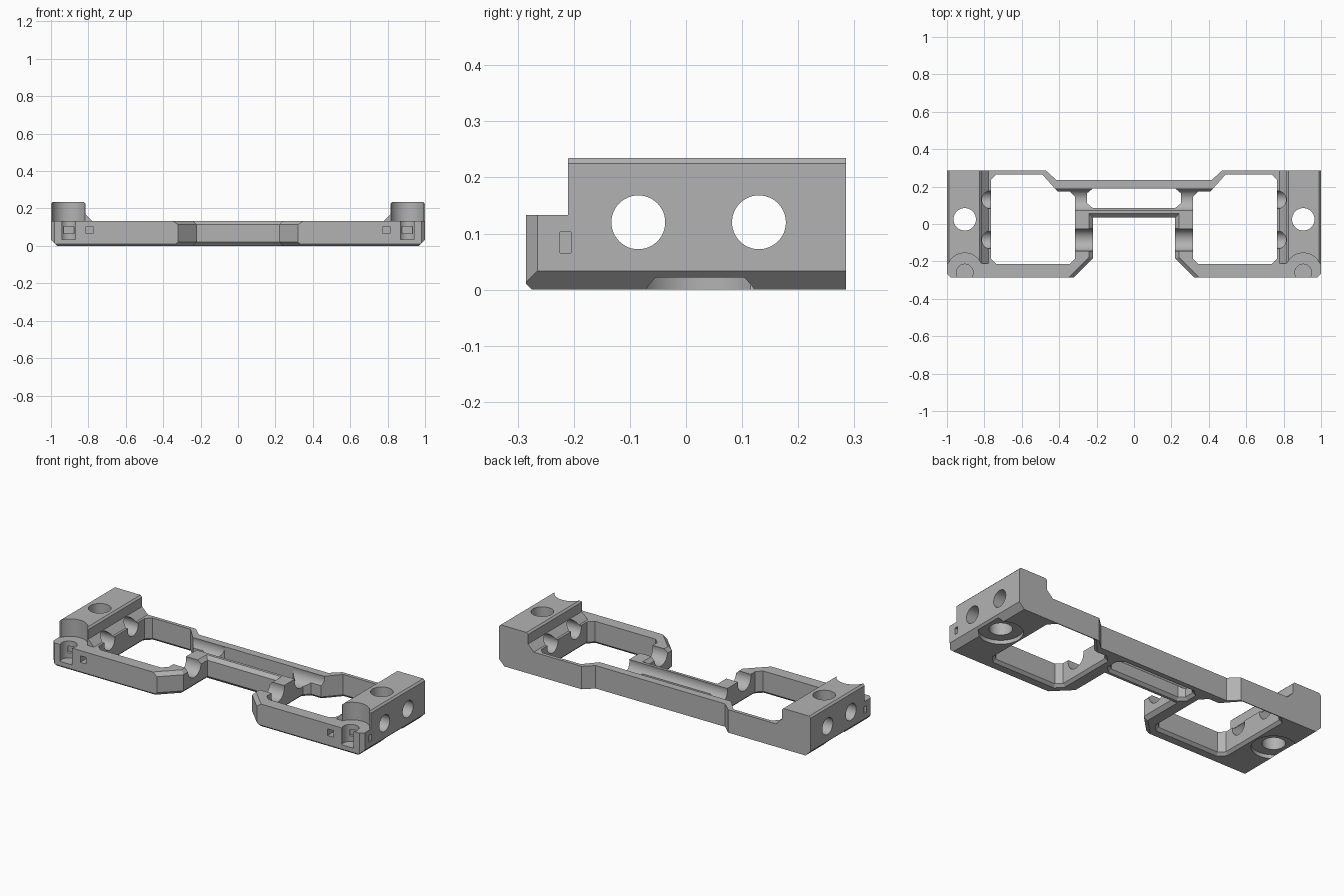
import bpy
import bmesh
import math
from mathutils import Vector, Matrix

if "Cube" in bpy.data.objects:
    bpy.data.objects.remove(bpy.data.objects["Cube"])

grey = bpy.data.materials.new("plain grey")
grey.use_nodes = True
grey.diffuse_color = (0.45, 0.45, 0.45, 1)
grey.node_tree.nodes["Principled BSDF"].inputs["Base Color"].default_value = (0.45, 0.45, 0.45, 1)

TOP = 0.133        # height of the frame
ROD_Y = (-0.085, 0.13)
ROD_Z = 0.12


def finish(bm, name):
    bmesh.ops.recalc_face_normals(bm, faces=bm.faces)
    mesh = bpy.data.meshes.new(name)
    bm.to_mesh(mesh)
    bm.free()
    mesh.materials.append(grey)
    obj = bpy.data.objects.new(name, mesh)
    bpy.context.collection.objects.link(obj)
    return obj


def loft(name, sections):
    """Closed solid through rings of 3D points."""
    bm = bmesh.new()
    rings = [[bm.verts.new(p) for p in ring] for ring in sections]
    n = len(rings[0])
    for a, b in zip(rings, rings[1:]):
        for i in range(n):
            j = (i + 1) % n
            bm.faces.new((a[i], a[j], b[j], b[i]))
    bm.faces.new(rings[0])
    bm.faces.new(rings[-1])
    return finish(bm, name)


def grow(pts, d):
    """Offset a counter-clockwise outline outwards by d."""
    out = []
    for i, p in enumerate(pts):
        p = Vector(p)
        e = (p - Vector(pts[i - 1])).normalized()
        f = (Vector(pts[(i + 1) % len(pts)]) - p).normalized()
        n1, n2 = Vector((e.y, -e.x)), Vector((f.y, -f.x))
        out.append(p + (n1 + n2) * d / (1 + n1.dot(n2)))
    return out


def stack(name, pts, levels):
    """Upright prism; levels are (height, outward offset)."""
    return loft(name, [[(x, y, z) for x, y in grow(pts, d)] for z, d in levels])


def along_y(name, pts, y0, y1):
    return loft(name, [[(x, y, z) for x, z in pts] for y in (y0, y1)])


def along_x(name, pts, x0, x1):
    return loft(name, [[(x, y, z) for y, z in pts] for x in (x0, x1)])


def box(name, lo, hi):
    pts = [(lo[0], lo[1]), (hi[0], lo[1]), (hi[0], hi[1]), (lo[0], hi[1])]
    return stack(name, pts, [(lo[2], 0), (hi[2], 0)])


def circle(cx, cy, r, n=48):
    return [(cx + r * math.cos(i * math.tau / n), cy + r * math.sin(i * math.tau / n)) for i in range(n)]


def pillar(name, x, y, r, z0, z1):
    return stack(name, circle(x, y, r), [(z0, 0), (z1, 0)])


def combine(target, tool, operation="DIFFERENCE"):
    mod = target.modifiers.new("combine", "BOOLEAN")
    mod.operation, mod.solver, mod.object = operation, "EXACT", tool
    graph = bpy.context.evaluated_depsgraph_get()
    mesh = bpy.data.meshes.new_from_object(target.evaluated_get(graph))
    target.modifiers.clear()
    target.data = mesh
    bpy.data.objects.remove(tool)


def mirrored(pts, s):
    return [(s * x, y) for x, y in pts][::s]


# Frame plate with stepped back edge and clipped front corners
half = [(0.98, -0.285), (1, -0.265), (1, 0.285), (0.47, 0.285), (0.415, 0.235)]
frame = stack("frame", half + mirrored(half, -1), [(0, 0), (TOP, 0)])

# Raised end blocks with a sloped inner foot
block = [(1, 0.06), (1, 0.225), (0.99, 0.235), (0.825, 0.235), (0.815, 0.225),
         (0.815, 0.17), (0.775, 0.13), (0.775, 0.06)]
for s in (1, -1):
    combine(frame, along_y("end_block", mirrored(block, s), -0.21, 0.285), "UNION")

# Chamfered lower edges along the front and the ends
combine(frame, along_x("front_edge", [(-0.305, -0.02), (-0.255, -0.02), (-0.305, 0.03)], -1.1, 1.1))

# Centre notch at the front, flared at top and bottom
side = [(0.42, -0.385), (0.22, -0.185), (0.22, 0.035)]
combine(frame, stack("notch", side + mirrored(side, -1),
                     [(-0.02, 0.02), (0, 0.02), (0.02, 0), (0.113, 0), (TOP, 0.02), (0.16, 0.02)]))

# Centre window behind the crossbar
slot = [(0.22, 0.085), (0.25, 0.11), (0.25, 0.165), (0.22, 0.19)]
flare = [(-0.02, 0.015), (0, 0.015), (0.015, 0), (0.3, 0)]
combine(frame, stack("centre_window", slot + mirrored(slot, -1), flare))

# Rod saddles in the middle of the frame
for y in ROD_Y:
    combine(frame, along_x("saddle", circle(y, ROD_Z, 0.06), -0.5, 0.5))

window = [(0.345, -0.215), (0.735, -0.215), (0.765, -0.185), (0.765, 0.235), (0.735, 0.265),
          (0.49, 0.265), (0.41, 0.175), (0.345, 0.175), (0.315, 0.145), (0.315, -0.185)]

for s in (1, -1):
    # Lower end chamfer and large side window
    combine(frame, along_y("end_edge", mirrored([(1.02, -0.02), (1.02, 0.053), (0.947, -0.02)], s), -0.4, 0.4))
    combine(frame, stack("side_window", mirrored(window, s), flare))
    # Rod holes through the end block
    for y in ROD_Y:
        ends = sorted((0.6 * s, 1.1 * s))
        combine(frame, along_x("rod_hole", circle(y, ROD_Z, 0.048), *ends))
    # Upright bolt hole with a wide recess below
    combine(frame, pillar("bolt_hole", 0.905 * s, 0.025, 0.06, -0.1, 0.4))
    combine(frame, pillar("recess", 0.905 * s, 0.025, 0.115, -0.1, 0.022))
    # Scooped block front and open socket at the corner
    combine(frame, pillar("scoop", 0.905 * s, -0.25, 0.095, TOP, 0.4))
    combine(frame, pillar("socket", 0.905 * s, -0.26, 0.045, 0.035, 0.2))
    # Small square tie channel
    x0, x1 = sorted((0.775 * s, 1.1 * s))
    combine(frame, box("tie_side", (x0, -0.225, 0.065), (x1, -0.205, 0.103)))
    x0, x1 = sorted((0.775 * s, 0.812 * s))
    combine(frame, box("tie_front", (x0, -0.4, 0.065), (x1, -0.21, 0.103)))

# Smooth round walls, sharp flat edges
bpy.ops.object.select_all(action="DESELECT")
frame.select_set(True)
bpy.context.view_layer.objects.active = frame
bpy.ops.object.shade_smooth_by_angle(angle=math.radians(25))
